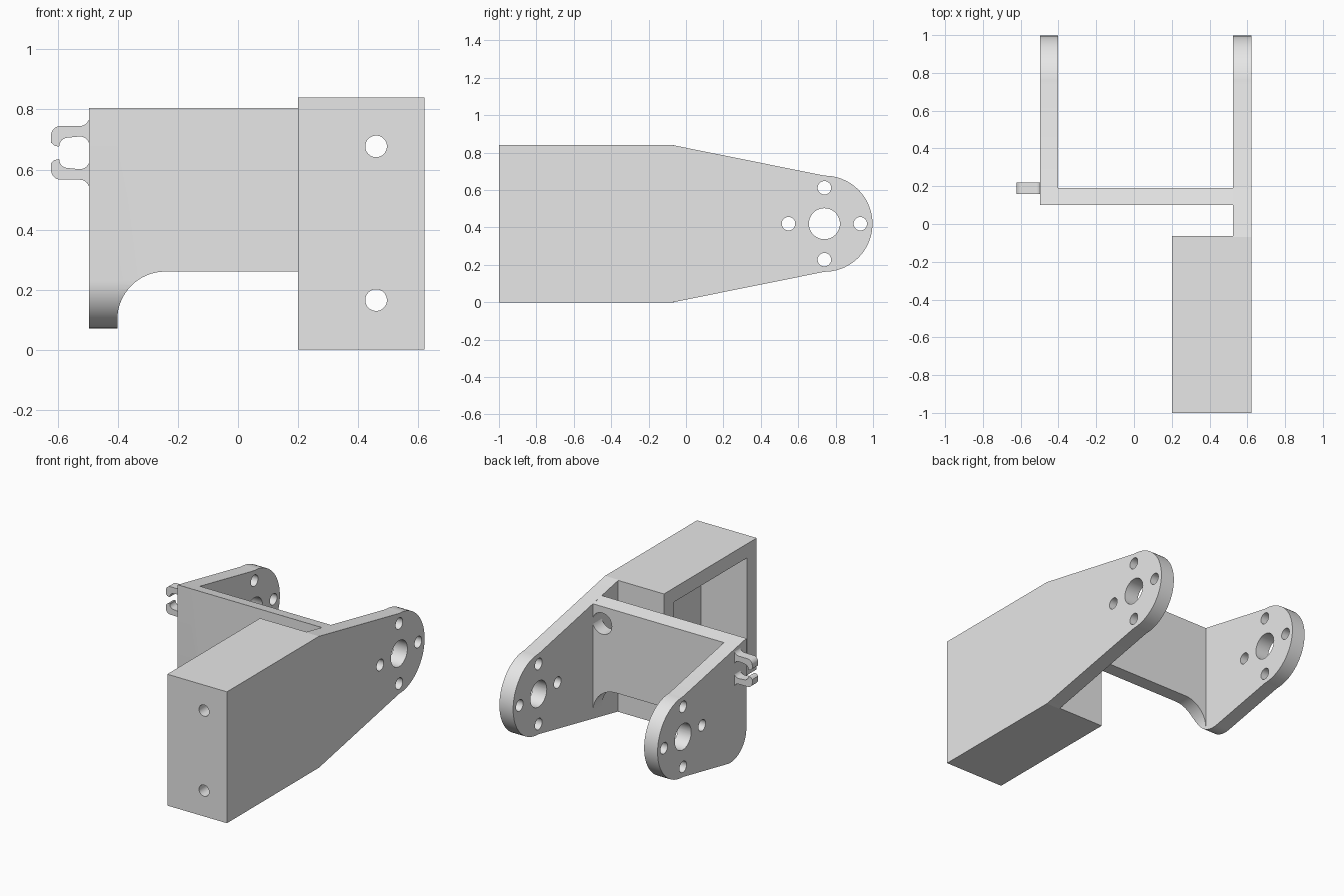
import bpy, bmesh
from math import sin, cos, pi, radians

cube = bpy.data.objects.get("Cube")
if cube:
    bpy.data.objects.remove(cube, do_unlink=True)

grey = bpy.data.materials.new("light_grey")
grey.use_nodes = True
grey.diffuse_color = (0.8, 0.8, 0.8, 1)
grey.node_tree.nodes["Principled BSDF"].inputs["Base Color"].default_value = (0.8, 0.8, 0.8, 1)


def arc(u, v, r, start, end, n=16):
    angles = [radians(start + (end - start) * i / n) for i in range(n + 1)]
    return [(u + r * cos(a), v + r * sin(a)) for a in angles]


def rect(u0, v0, u1, v1):
    return [(u0, v0), (u1, v0), (u1, v1), (u0, v1)]


def circle(u, v, r, n=48):
    return arc(u, v, r, 0, 360, n)[:-1]


def prism(name, outlines, axis, lo, hi):
    """Extrude closed outlines along x (outline in y, z) or y (outline in x, z)."""
    bm = bmesh.new()
    for pts in outlines:
        rings = []
        for d in (lo, hi):
            rings.append([bm.verts.new((d, u, v) if axis == "x" else (u, d, v)) for u, v in pts])
        bm.faces.new(rings[0])
        bm.faces.new(rings[1])
        for i in range(len(pts)):
            j = (i + 1) % len(pts)
            bm.faces.new((rings[0][i], rings[0][j], rings[1][j], rings[1][i]))
    bmesh.ops.recalc_face_normals(bm, faces=bm.faces[:])
    mesh = bpy.data.meshes.new(name)
    bm.to_mesh(mesh)
    bm.free()
    mesh.materials.append(grey)
    obj = bpy.data.objects.new(name, mesh)
    bpy.context.collection.objects.link(obj)
    return obj


def activate(obj):
    bpy.ops.object.select_all(action="DESELECT")
    obj.select_set(True)
    bpy.context.view_layer.objects.active = obj


def cut(obj, *cutter_args):
    cutter = prism("cutter", *cutter_args)
    cutter.hide_render = True
    mod = obj.modifiers.new("cut", "BOOLEAN")
    mod.operation = "DIFFERENCE"
    mod.solver = "EXACT"
    mod.object = cutter
    activate(obj)
    bpy.ops.object.modifier_apply(modifier=mod.name)
    bpy.data.objects.remove(cutter, do_unlink=True)


# Side plates with rounded ends
hub_y, hub_z = 0.74, 0.42
round_end = arc(hub_y, hub_z, 0.257, 90, -90, 36)
corner = arc(0.26, 0.231, 0.16, 180, 281.5, 20)

long_plate = prism("long_side_plate",
                   [[(-1, 0), (-1, 0.84), (-0.07, 0.84)] + round_end + [(-0.07, 0)]],
                   "x", 0.525, 0.622)
short_plate = prism("short_side_plate",
                    [corner[::-1] + [(0.1, 0.805)] + round_end],
                    "x", -0.497, -0.402)

# Horn holes: one hub hole and four screws around it
horn_holes = [circle(hub_y, hub_z, 0.083)]
for k in range(4):
    a = k * pi / 2
    horn_holes.append(circle(hub_y + 0.192 * cos(a), hub_z + 0.192 * sin(a), 0.036))
for plate in (long_plate, short_plate):
    cut(plate, horn_holes, "x", -1, 1)

# Cross web with filleted lower corners and a top that follows the taper
web = prism("cross_web",
            [[(-0.402, 0.805), (0.525, 0.805)]
             + arc(0.365, 0.10, 0.16, 0, 90)
             + arc(-0.242, 0.10, 0.16, 90, 180)],
            "y", 0.1, 0.19)
for v in web.data.vertices:
    if v.co.z > 0.8 and v.co.y > 0.15:
        v.co.z = 0.787
cut(web, [corner + [(0.3, -0.1), (0, -0.1), (0, 0.231)]], "x", -0.6, 0)
# Screwdriver access hole
cut(web, [circle(0.46, 0.678, 0.068)], "y", 0, 0.3)

# Hollow motor box, open on its inner side, with screw holes
box = prism("motor_box", [rect(-1, 0, -0.063, 0.84)], "x", 0.2, 0.525)
cut(box, [rect(-0.9, 0.09, -0.165, 0.75)], "x", 0.1, 0.7)
cut(box, [circle(0.46, z, 0.036) for z in (0.165, 0.677)], "y", -1.2, 0.05)

# Cable clip: two mirrored hooks
hook = (arc(-0.527, 0.777, 0.032, 0, -90, 8)
        + arc(-0.59, 0.712, 0.033, 90, 180, 8)
        + [(-0.623, 0.69), (-0.612, 0.68), (-0.597, 0.676)]
        + arc(-0.567, 0.678, 0.028, 180, 90, 8)
        + arc(-0.527, 0.677, 0.033, 90, 0, 8))
upper_hook = prism("upper_clip_hook", [hook], "y", 0.16, 0.22)
lower_hook = prism("lower_clip_hook", [[(x, 1.311 - z) for x, z in hook]], "y", 0.16, 0.22)

# Smooth curved walls, crisp edges
for obj, angle in ((long_plate, 9), (short_plate, 9), (web, 9), (box, 9),
                   (upper_hook, 20), (lower_hook, 20)):
    activate(obj)
    bpy.ops.object.shade_smooth_by_angle(angle=radians(angle))
